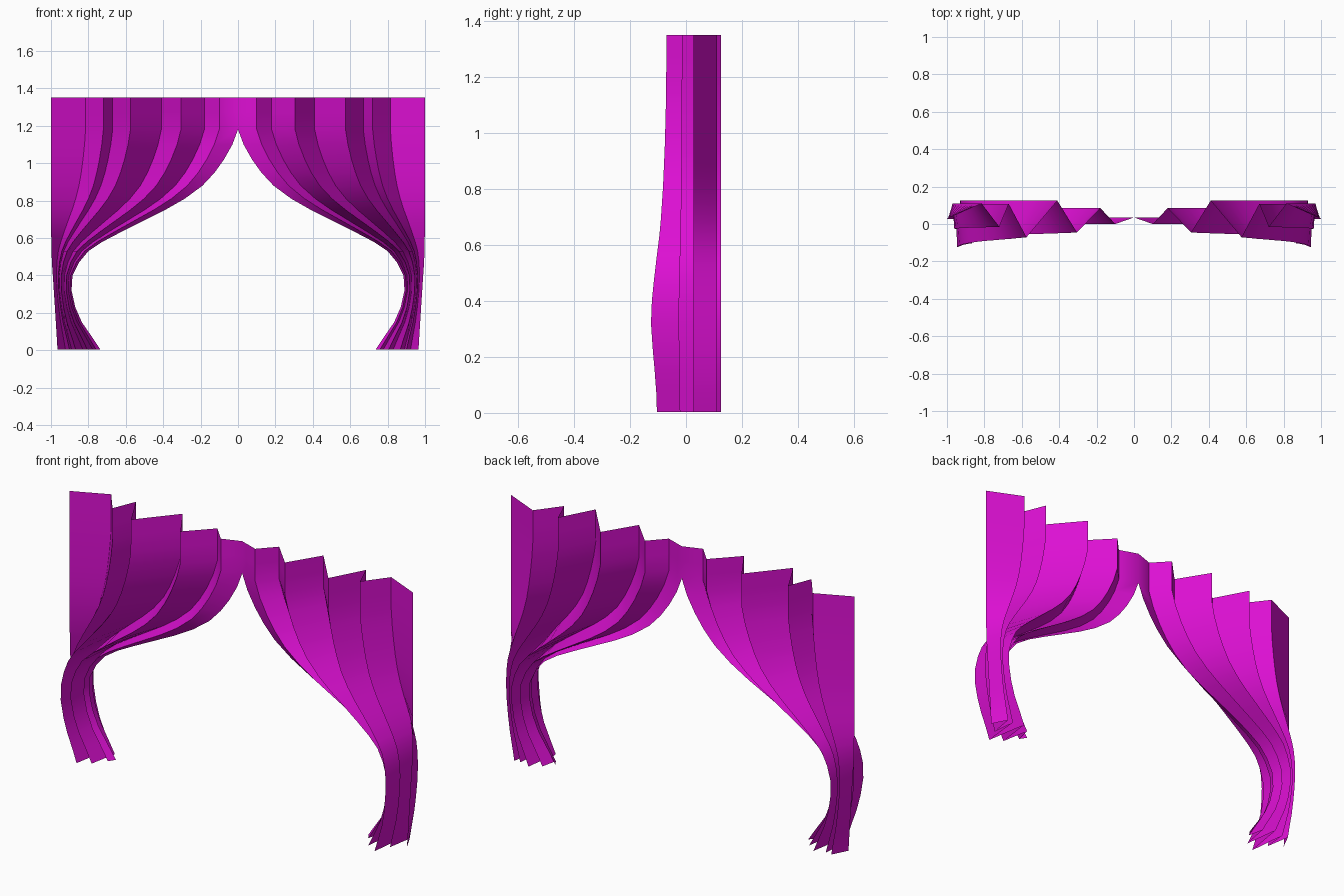
import bpy, math

if "Cube" in bpy.data.objects:
    bpy.data.objects.remove(bpy.data.objects["Cube"])

# Pleat zigzag along the top edge, from the centre outwards: (x, y)
folds = [(0, .035), (.10, 0), (.18, .085), (.305, -.045), (.41, .125),
         (.575, -.07), (.67, .108), (.72, -.015), (.815, .11), (1, .027)]

# Sweep of the gathered curtain: (height, inner edge, outer edge, forward bulge)
rows = [(1.35, 0, 1, 0), (1.27, 0, 1, 0), (1.18, 0, 1, .001), (1.10, .03, 1, .002),
        (1.02, .075, 1, .004), (.95, .125, 1, .006), (.88, .19, 1, .009),
        (.81, .285, 1, .012), (.75, .39, 1, .016), (.69, .51, 1, .020),
        (.635, .62, .999, .025), (.58, .725, .998, .032), (.53, .80, .997, .038),
        (.47, .85, .995, .045), (.40, .885, .990, .052), (.32, .89, .985, .055),
        (.23, .87, .979, .049), (.15, .835, .974, .042), (.07, .78, .969, .036),
        (.003, .735, .965, .034)]

verts = []
for z, inner, outer, bulge in rows:
    for w, y in folds:
        push = bulge * max(0, -y) / .07      # front folds belly forward
        verts.append((inner + (outer - inner) * w, y - push, z))
n = len(folds)
faces = [(r * n + i, (r + 1) * n + i, (r + 1) * n + i + 1, r * n + i + 1)
         for r in range(len(rows) - 1) for i in range(n - 1)]

# Curtain sheet, right half mirrored to the left
mesh = bpy.data.meshes.new("curtain")
mesh.from_pydata(verts, [], faces)
curtain = bpy.data.objects.new("curtain", mesh)
bpy.context.collection.objects.link(curtain)
mat = bpy.data.materials.new("magenta_cloth")
mat.diffuse_color = (.72, .005, .65, 1)
mat.use_nodes = True
mat.node_tree.nodes["Principled BSDF"].inputs["Base Color"].default_value = mat.diffuse_color
mesh.materials.append(mat)

bpy.context.view_layer.objects.active = curtain
curtain.select_set(True)
bpy.ops.object.shade_smooth_by_angle(angle=math.radians(60))
mirror = curtain.modifiers.new("mirror", 'MIRROR')
mirror.use_axis[0] = True
